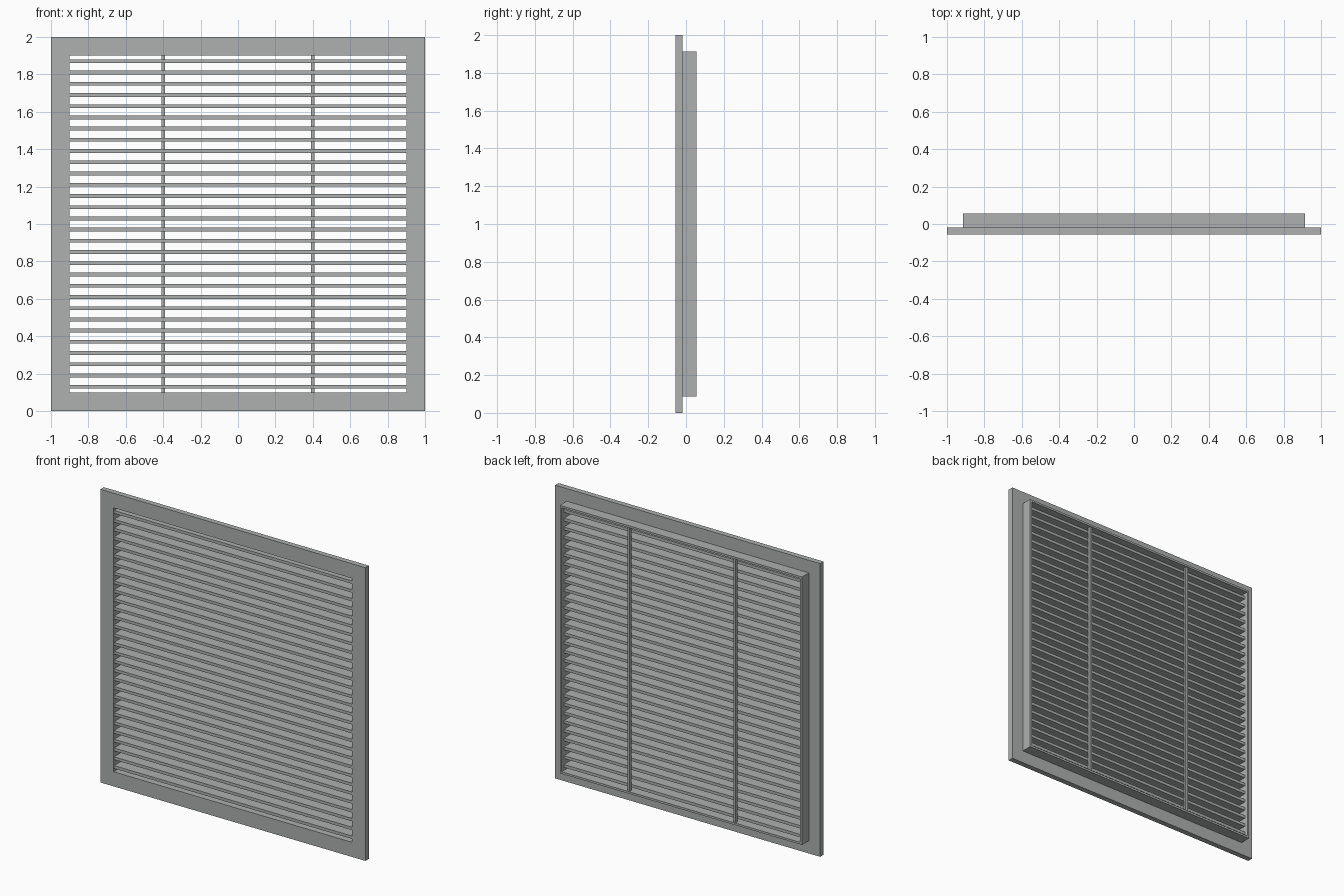
import bpy, bmesh

if "Cube" in bpy.data.objects:
    bpy.data.objects.remove(bpy.data.objects["Cube"])

grey = bpy.data.materials.new("light grey metal")
grey.diffuse_color = (0.42, 0.44, 0.43, 1)
grey.use_nodes = True
grey.node_tree.nodes["Principled BSDF"].inputs["Base Color"].default_value = grey.diffuse_color


def finish(name, bm):
    bmesh.ops.recalc_face_normals(bm, faces=bm.faces)
    mesh = bpy.data.meshes.new(name)
    bm.to_mesh(mesh)
    bm.free()
    mesh.materials.append(grey)
    ob = bpy.data.objects.new(name, mesh)
    bpy.context.collection.objects.link(ob)
    return ob


def ring(name, outer, inner, y0, y1):
    """Square frame around z = 1, given outer and inner half sizes."""
    bm = bmesh.new()
    loops = []
    for r, y in ((outer, y0), (inner, y0), (inner, y1), (outer, y1)):
        loops.append([bm.verts.new((sx * r, y, 1 + sz * r))
                      for sx, sz in ((-1, -1), (1, -1), (1, 1), (-1, 1))])
    for i in range(4):
        a, b = loops[i], loops[(i + 1) % 4]
        for k in range(4):
            n = (k + 1) % 4
            bm.faces.new((a[k], a[n], b[n], b[k]))
    return finish(name, bm)


def box(name, x0, x1, y0, y1, z0, z1):
    bm = bmesh.new()
    bmesh.ops.create_cube(bm, size=1)
    for v in bm.verts:
        v.co = ((x0 + x1) / 2 + v.co.x * (x1 - x0),
                (y0 + y1) / 2 + v.co.y * (y1 - y0),
                (z0 + z1) / 2 + v.co.z * (z1 - z0))
    return finish(name, bm)


# Front flange and the collar behind it
ring("front_flange", 1.0, 0.9, -0.055, -0.018)
ring("rear_collar", 0.914, 0.9, -0.018, 0.055)

# Thirty horizontal slats
slat = box("slats", -0.9, 0.9, -0.05, 0.03, 0.12, 0.14)
array = slat.modifiers.new("repeat", "ARRAY")
array.count = 30
array.use_relative_offset = False
array.use_constant_offset = True
array.constant_offset_displace = (0, 0, 0.06)

# Two upright braces behind the slats
for side, x in (("left", -0.4), ("right", 0.4)):
    box(side + "_brace", x - 0.009, x + 0.009, 0.03, 0.048, 0.1, 1.9)
